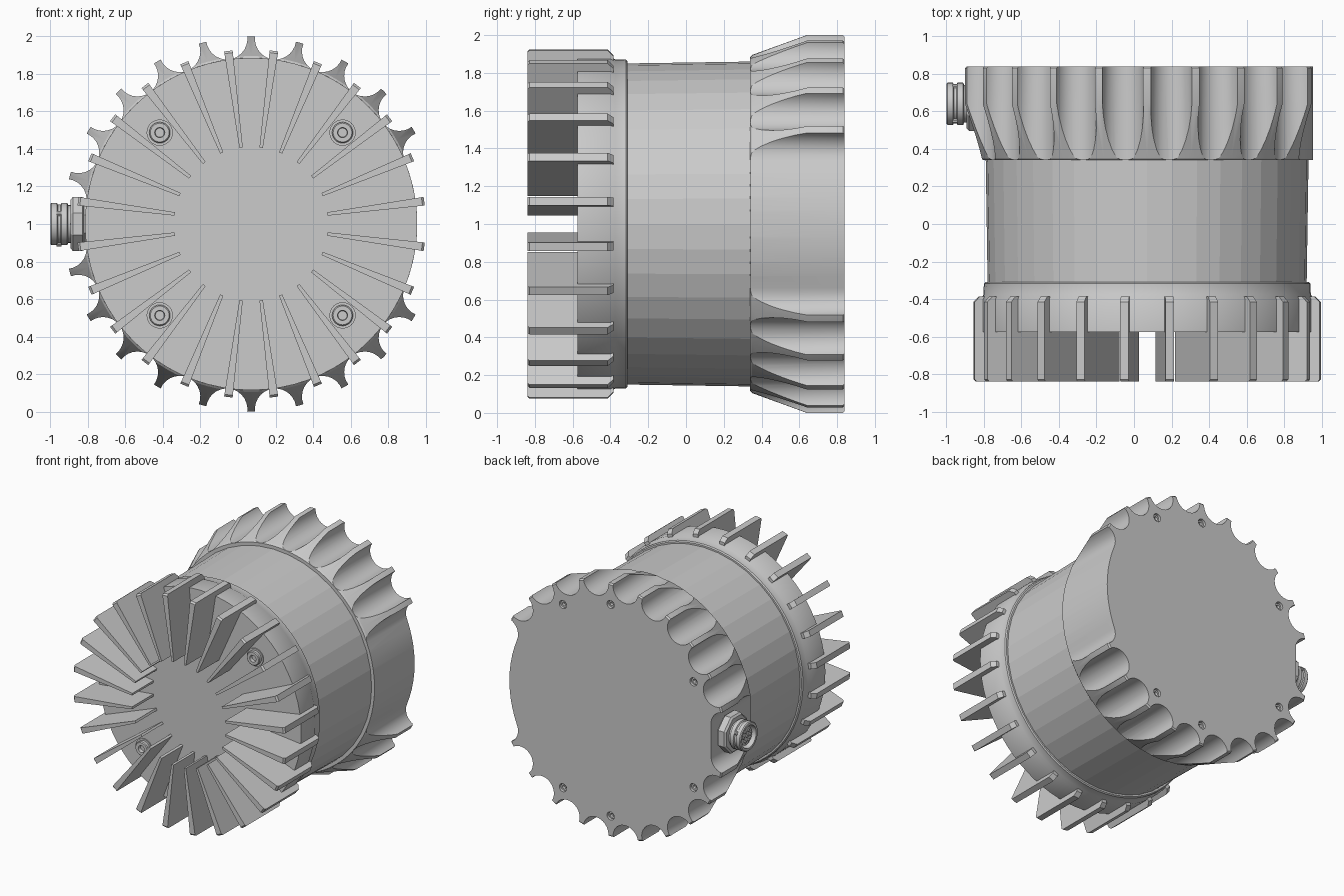
import bpy, bmesh
from math import sin, cos, radians, pi
from mathutils import Matrix, Vector

if "Cube" in bpy.data.objects:
    bpy.data.objects.remove(bpy.data.objects["Cube"])

CX, CZ = 0.07, 1.0                        # main axis runs along y
TO_Y = Matrix.Rotation(-pi / 2, 4, 'X')   # local z -> +y
TO_FRONT = Matrix.Rotation(pi / 2, 4, 'X')  # local z -> -y
TO_LEFT = Matrix.Rotation(-pi / 2, 4, 'Y')  # local z -> -x


def finish(bm, name, smooth=None):
    bmesh.ops.recalc_face_normals(bm, faces=bm.faces)
    me = bpy.data.meshes.new(name)
    bm.to_mesh(me)
    bm.free()
    ob = bpy.data.objects.new(name, me)
    bpy.context.collection.objects.link(ob)
    if smooth:
        smooth_by_angle(ob, smooth)
    return ob


def select(ob):
    bpy.ops.object.select_all(action='DESELECT')
    ob.select_set(True)
    bpy.context.view_layer.objects.active = ob


def smooth_by_angle(ob, deg):
    select(ob)
    bpy.ops.object.shade_smooth_by_angle(angle=radians(deg))


def lathe(bm, profile, origin, rot, n, phase=0.0):
    """Revolve (radius, height) points and cap both ends."""
    m = Matrix.Translation(origin) @ rot
    rings = [[bm.verts.new(m @ Vector((r * cos(phase + 2 * pi * i / n),
                                       r * sin(phase + 2 * pi * i / n), h)))
              for i in range(n)] for r, h in profile]
    for a, b in zip(rings, rings[1:]):
        for i in range(n):
            j = (i + 1) % n
            bm.faces.new((a[i], a[j], b[j], b[i]))
    bm.faces.new(rings[0])
    bm.faces.new(rings[-1])


def turned(name, profile, origin, rot, n, smooth=None, phase=0.0):
    bm = bmesh.new()
    lathe(bm, profile, origin, rot, n, phase)
    return finish(bm, name, smooth)


def boolean(ob, cutter, op):
    mod = ob.modifiers.new(op, 'BOOLEAN')
    mod.operation, mod.object, mod.solver = op, cutter, 'EXACT'
    select(ob)
    bpy.ops.object.modifier_apply(modifier=mod.name)
    bpy.data.objects.remove(cutter)


AXIS = Vector((CX, 0, CZ))

# Faceted drum body and front heat-sink cap
turned("drum_body", [(0.85, -0.315), (0.86, 0.345)], AXIS, TO_Y, 40)
turned("front_cap", [(0.885, -0.575), (0.885, -0.40), (0.872, -0.375),
                     (0.87, -0.318), (0.862, -0.31)], AXIS, TO_Y, 72, 30)

# Radial cooling fins, thinner toward the middle
fin = [(0.41, -0.84), (0.918, -0.84), (0.93, -0.828), (0.93, -0.415),
       (0.90, -0.385), (0.86, -0.385), (0.86, -0.56), (0.41, -0.56)]
bm = bmesh.new()
for k in range(24):
    a = radians(7.5 + 15 * k)
    sides = []
    for s in (-1, 1):
        row = []
        for r, y in fin:
            w = s * (0.009 + 0.014 * (r - 0.41) / 0.52)
            row.append(bm.verts.new((CX + r * cos(a) - w * sin(a), y,
                                     CZ + r * sin(a) + w * cos(a))))
        sides.append(row)
        bm.faces.new(row)
    for i in range(len(fin)):
        j = (i + 1) % len(fin)
        bm.faces.new((sides[0][i], sides[0][j], sides[1][j], sides[1][i]))
finish(bm, "cooling_fins")

# Four socket screws on the front
screw = [(0.07, -0.01), (0.07, 0.008), (0.056, 0.008), (0.056, 0.03),
         (0.05, 0.036), (0.027, 0.036), (0.024, 0.01)]
bm = bmesh.new()
for sx in (-1, 1):
    for sz in (-1, 1):
        lathe(bm, screw, Vector((CX + sx * 0.487, -0.575, CZ + sz * 0.487)), TO_FRONT, 24)
finish(bm, "front_screws", 30)


# Scalloped rear flange outline: plain on +x, flat on -x, flutes between
def scallop(deg, start, end, steps):
    a, pts = radians(deg), []
    path = []
    if start == -90:
        path.append((0.06, -0.11))
    for i in range(steps + 1):
        p = radians(start + (end - start) * i / steps)
        path.append((-0.11 * cos(p), 0.11 * sin(p)))
    if end == 90:
        path.append((0.06, 0.11))
    for rad, tan in path:
        r = 0.995 + rad
        pts.append((r * cos(a) - tan * sin(a), r * sin(a) + tan * cos(a)))
    return pts


upper = [(0.885 * cos(radians(d)), 0.885 * sin(radians(d))) for d in (0, 4.5, 9, 13.5, 18)]
upper += scallop(22.5, 0, 90, 7)
for k in range(9):
    upper += scallop(37.5 + 15 * k, -90, 90, 14)
upper += scallop(172.5, -90, 0, 7)
outline = upper + [(x, -z) for x, z in reversed(upper[1:])]

bm = bmesh.new()
near = [bm.verts.new((CX + x, 0.2, CZ + z)) for x, z in outline]
far = [bm.verts.new((CX + x, 1.0, CZ + z)) for x, z in outline]
bm.faces.new(near)
bm.faces.new(far)
for i in range(len(outline)):
    j = (i + 1) % len(outline)
    bm.faces.new((near[i], near[j], far[j], far[i]))
flutes = finish(bm, "flute_cutter")

flange = turned("rear_flange", [(0.885, 0.34), (0.895, 0.35), (1.0, 0.64), (1.0, 0.83),
                                (0.99, 0.84)], AXIS, TO_Y, 96)
boolean(flange, flutes, 'INTERSECT')

# Six rear screw holes with small socket screws sunk inside
spots = [Vector((CX + 0.835 * cos(radians(d)), 0, CZ + 0.835 * sin(radians(d))))
         for d in (60, 90, 150, -60, -90, -150)]
cut, pins = bmesh.new(), bmesh.new()
for p in spots:
    lathe(cut, [(0.032, 0.79), (0.032, 0.9)], p, TO_Y, 20)
    lathe(pins, [(0.027, 0.78), (0.027, 0.825), (0.015, 0.825), (0.013, 0.805)], p, TO_Y, 16)
boolean(flange, finish(cut, "hole_cutter"), 'DIFFERENCE')
smooth_by_angle(flange, 25)
finish(pins, "rear_screws", 30)

# Side connector: nut, collared socket, insert with pins
CON = Vector((0, 0.64, CZ))
turned("connector_nut", [(0.125, 0.79), (0.125, 0.82), (0.155, 0.828), (0.155, 0.88),
                         (0.14, 0.893)], CON, TO_LEFT, 8, None, pi / 8)
turned("connector_socket", [(0.10, 0.88), (0.10, 0.905), (0.113, 0.91), (0.113, 0.94),
                            (0.104, 0.945), (0.104, 0.96), (0.113, 0.965), (0.113, 0.993),
                            (0.106, 1.0), (0.088, 1.0), (0.085, 0.93)], CON, TO_LEFT, 32, 30)
bm = bmesh.new()
lathe(bm, [(0.07, 0.92), (0.07, 0.975)], CON, TO_LEFT, 24)
for k in range(7):
    a = 2 * pi * k / 6
    r = 0.043 if k < 6 else 0
    lathe(bm, [(0.01, 0.97), (0.01, 0.988)],
          CON + Vector((0, r * cos(a), r * sin(a))), TO_LEFT, 10)
# bayonet lugs on the collar
for k in range(3):
    a = 2 * pi * k / 3 + 0.5
    lathe(bm, [(0.014, 0.94), (0.014, 0.968)],
          CON + Vector((0, 0.105 * cos(a), 0.105 * sin(a))), TO_LEFT, 10)
finish(bm, "connector_pins", 30)
